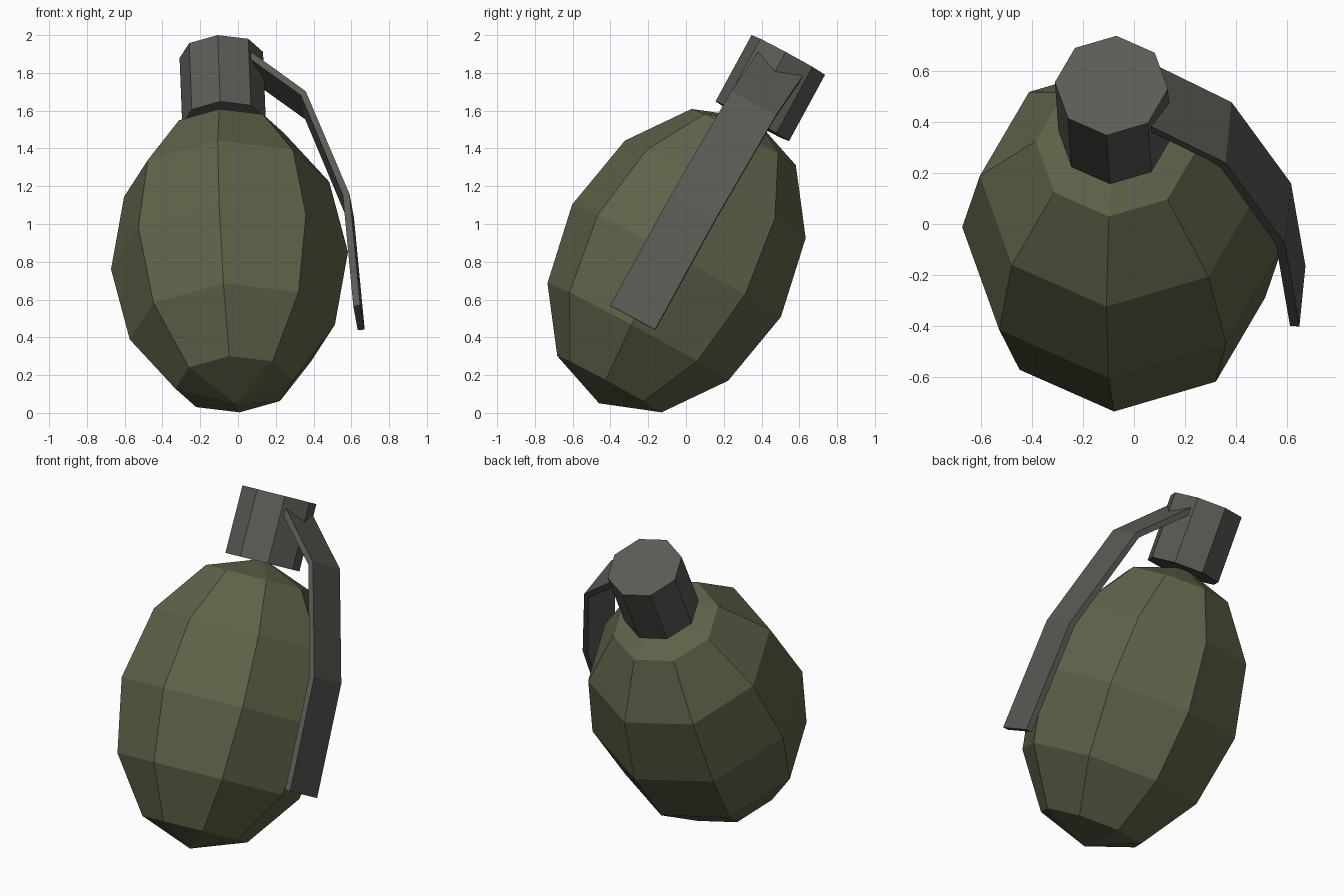
import bpy, bmesh
from mathutils import Matrix, Vector

if "Cube" in bpy.data.objects:
    bpy.data.objects.remove(bpy.data.objects["Cube"])

# Tilted frame shared by all parts: local z runs along the body axis
up = Vector((-0.035, 0.477, 0.878)).normalized()
right = Vector((0.055, 0.55, -0.30)).cross(up).normalized()
back = up.cross(right)
frame = Matrix((right, back, up)).transposed().to_4x4()
frame.translation = (-0.045, -0.05, 0.806)


def material(name, color):
    mat = bpy.data.materials.new(name)
    mat.diffuse_color = (*color, 1)
    mat.use_nodes = True
    mat.node_tree.nodes["Principled BSDF"].inputs["Base Color"].default_value = mat.diffuse_color
    return mat


olive = material("olive_paint", (0.115, 0.125, 0.067))
steel = material("dark_steel", (0.10, 0.105, 0.09))


def add_part(name, bm, mat):
    bmesh.ops.recalc_face_normals(bm, faces=bm.faces)
    mesh = bpy.data.meshes.new(name)
    bm.to_mesh(mesh)
    bm.free()
    mesh.transform(frame)
    mesh.materials.append(mat)
    obj = bpy.data.objects.new(name, mesh)
    bpy.context.collection.objects.link(obj)
    return obj


# Body: stretched low-poly sphere
bm = bmesh.new()
bmesh.ops.create_uvsphere(bm, u_segments=8, v_segments=6, radius=1,
                          matrix=Matrix.Diagonal((0.63, 0.63, 0.86, 1)))
add_part("body", bm, olive)

# Fuse cap: eight-sided cylinder with corners aligned to the body's
bm = bmesh.new()
bmesh.ops.create_cone(bm, cap_ends=True, segments=8, radius1=0.222,
                      radius2=0.222, depth=0.40,
                      matrix=Matrix.Translation((0, 0, 1.04)))
add_part("fuse_cap", bm, steel)

# Safety lever: bent strip profile (x, z) extruded across its width
outer = [(0.12, 1.217), (0.449, 0.912), (0.66, 0.274), (0.693, -0.40)]
inner = [(0.10, 1.187), (0.422, 0.89), (0.624, 0.27), (0.656, -0.40)]
half = 0.135
bm = bmesh.new()
rows = [[bm.verts.new((x, y, z)) for (x, z), y in
         ((o, -half), (o, half), (i, half), (i, -half))]
        for o, i in zip(outer, inner)]
for a, b in zip(rows, rows[1:]):
    for k in range(4):
        n = (k + 1) % 4
        bm.faces.new((a[k], a[n], b[n], b[k]))
bm.faces.new(rows[0])
bm.faces.new(rows[-1])
add_part("safety_lever", bm, steel)
